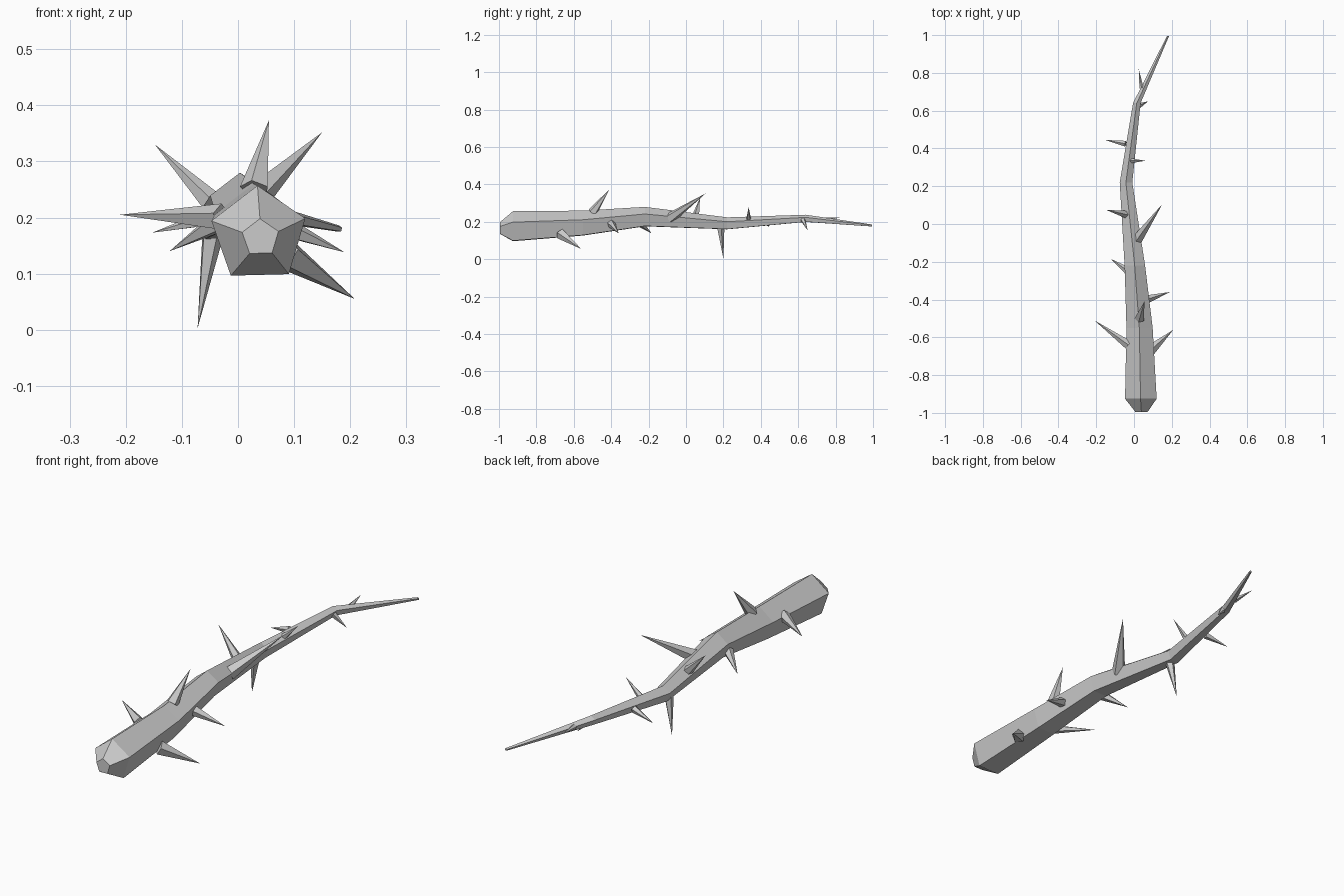
import bpy, bmesh, math
from mathutils import Vector

if "Cube" in bpy.data.objects:
    bpy.data.objects.remove(bpy.data.objects["Cube"], do_unlink=True)

grey = bpy.data.materials.new("plain grey")
grey.use_nodes = True
colour = (0.6, 0.6, 0.6, 1)
grey.diffuse_color = colour
grey.node_tree.nodes["Principled BSDF"].inputs["Base Color"].default_value = colour


def finish(bm, name):
    bmesh.ops.recalc_face_normals(bm, faces=bm.faces)
    mesh = bpy.data.meshes.new(name)
    bm.to_mesh(mesh)
    bm.free()
    mesh.materials.append(grey)
    obj = bpy.data.objects.new(name, mesh)
    bpy.context.collection.objects.link(obj)
    return obj


# Branch: five-sided rings (centre x, y, z, radius) joined from butt to tip
SIDES = 5
path = [
    (0.04, -0.995, 0.164, 0.034),
    (0.037, -0.925, 0.169, 0.088),
    (0.03, -0.55, 0.187, 0.073),
    (0.005, -0.22, 0.223, 0.057),
    (-0.042, 0.22, 0.189, 0.035),
    (0.015, 0.64, 0.217, 0.021),
    (0.18, 0.995, 0.18, 0.006),
]
bm = bmesh.new()
rings = []
for x, y, z, r in path:
    ring = []
    for i in range(SIDES):
        a = math.radians(91.5) + math.tau * i / SIDES
        ring.append(bm.verts.new((x + r * math.cos(a), y, z + r * math.sin(a))))
    rings.append(ring)
for a, b in zip(rings, rings[1:]):
    for i in range(SIDES):
        j = (i + 1) % SIDES
        bm.faces.new((a[i], a[j], b[j], b[i]))
bm.faces.new(rings[0])
bm.faces.new(rings[-1])
finish(bm, "branch")


# Thorns: thin five-sided spikes from a base point to a tip
def thorn(name, base, tip, radius):
    base, tip = Vector(base), Vector(tip)
    axis = tip - base
    bm = bmesh.new()
    bmesh.ops.create_cone(bm, cap_ends=True, segments=SIDES, radius1=radius,
                          radius2=0, depth=axis.length)
    bmesh.ops.remove_doubles(bm, verts=bm.verts, dist=0.0001)
    obj = finish(bm, name)
    obj.location = (base + tip) / 2
    obj.rotation_mode = "QUATERNION"
    obj.rotation_quaternion = axis.to_track_quat("Z", "Y")


thorns = [
    ((-0.03, -0.64, 0.20), (-0.21, -0.51, 0.205), 0.025),
    ((0.085, -0.67, 0.135), (0.208, -0.56, 0.055), 0.03),
    ((0.065, -0.4, 0.19), (0.19, -0.36, 0.138), 0.023),
    ((-0.03, -0.25, 0.195), (-0.122, -0.185, 0.14), 0.022),
    ((0.015, -0.085, 0.22), (0.15, 0.105, 0.352), 0.03),
    ((-0.04, 0.05, 0.22), (-0.148, 0.075, 0.33), 0.022),
    ((0.03, -0.5, 0.25), (0.055, -0.41, 0.373), 0.027),
    ((-0.045, 0.185, 0.175), (-0.072, 0.2, 0.003), 0.021),
    ((-0.02, 0.335, 0.205), (0.06, 0.335, 0.28), 0.015),
    ((-0.045, 0.425, 0.2), (-0.153, 0.445, 0.173), 0.016),
    ((0.025, 0.625, 0.212), (0.075, 0.65, 0.155), 0.014),
    ((0.04, 0.72, 0.212), (0.025, 0.82, 0.222), 0.012),
]
for n, (base, tip, radius) in enumerate(thorns, 1):
    thorn(f"thorn_{n}", base, tip, radius)
